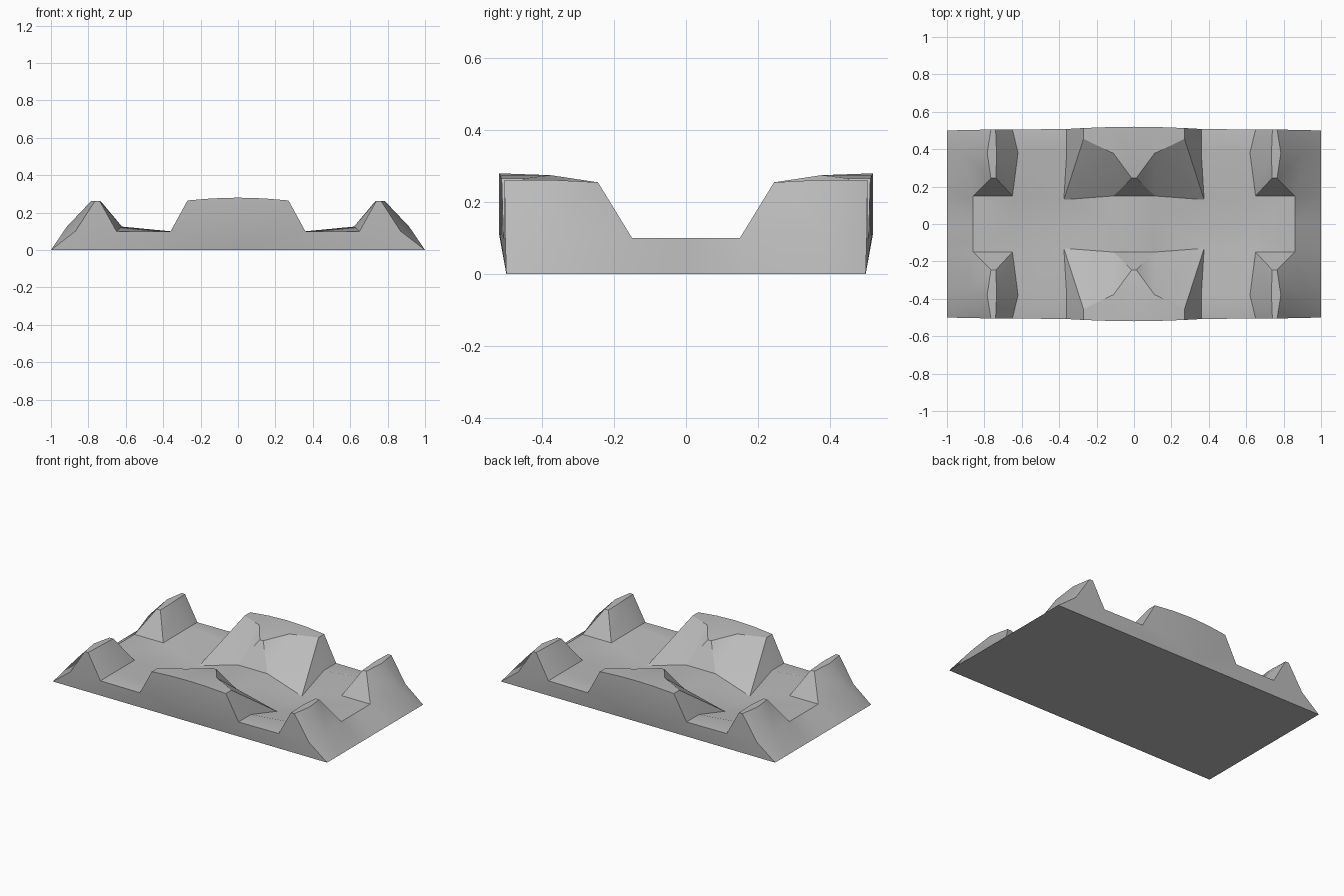
import bpy
import bmesh

cube = bpy.data.objects.get("Cube")
if cube:
    bpy.data.objects.remove(cube)

stone = bpy.data.materials.new("grey_stone")
stone.use_nodes = True
grey = (0.5, 0.5, 0.5, 1)
stone.diffuse_color = grey
stone.node_tree.nodes["Principled BSDF"].inputs["Base Color"].default_value = grey

# Named points of one quarter of the ground
points = {
    # crossing and low road
    "centre": (0, 0, .1), "heel": (0, .15, .1),
    "toe_axis": (.11, 0, .1), "toe": (.11, .15, .1),
    "dip_axis": (.375, 0, .03), "dip": (.375, .13, .03),
    "inner_axis": (.65, 0, .1), "inner": (.65, .15, .1),
    "rim_axis": (.86, 0, .1), "rim": (.86, .15, .1),
    # side valley
    "foot_mid": (.36, .38, .1), "foot_edge": (.36, .508, .1),
    "inner_mid": (.62, .38, .125), "inner_edge": (.65, .505, .1),
    # end ridge
    "tip_in": (.738, .245, .255), "tip_out": (.765, .245, .255),
    "crest_in": (.735, .38, .262), "crest_out": (.785, .38, .262),
    "cap_in": (.74, .505, .262), "cap_out": (.765, .505, .262),
    "rim_mid": (.915, .38, .125), "rim_edge": (.87, .503, .1),
    # middle hill
    "peak_axis": (0, .245, .255), "peak": (.012, .245, .255),
    "crown": (0, .38, .275), "brow": (.11, .378, .275),
    "shoulder": (.27, .455, .265), "hill_corner": (.27, .513, .265),
    "hill_half": (.135, .518, .276), "hill_edge": (0, .52, .28),
    "belly": (0, .52, .11), "belly_half": (.135, .518, .11),
    "belly_corner": (.27, .513, .11),
    # base outline
    "base_centre": (0, 0, 0), "base_side": (0, .5, 0),
    "base_corner": (1, .5, 0), "end_axis": (1, 0, 0),
    "end_low": (1, .15, 0), "end_mid": (1, .38, 0),
}

road = [
    "centre toe_axis toe heel",
    "toe_axis dip_axis dip toe",
    "dip_axis inner_axis inner dip",
    "inner_axis rim_axis rim inner",
    "rim_axis end_axis end_low rim",
]
side_valley = [
    "dip inner inner_mid foot_mid",
    "foot_mid inner_mid inner_edge foot_edge",
]
end_ridge = [
    "rim inner tip_in tip_out",
    "inner inner_mid crest_in tip_in",
    "inner_mid inner_edge cap_in crest_in",
    "tip_in crest_in crest_out tip_out",
    "crest_in cap_in cap_out crest_out",
    "tip_out crest_out rim_mid rim",
    "crest_out cap_out rim_edge rim_mid",
    "rim rim_mid end_mid end_low",
    "rim_mid rim_edge base_corner end_mid",
]
middle_hill = [
    "heel toe peak peak_axis",
    "toe brow peak",
    "toe dip brow",
    "dip shoulder brow",
    "dip foot_mid shoulder",
    "foot_mid foot_edge hill_corner shoulder",
    "peak_axis peak brow crown",
    "brow shoulder hill_corner hill_half",
    "crown brow hill_half hill_edge",
]
side_wall = [
    "hill_edge hill_half belly_half belly",
    "hill_half hill_corner belly_corner belly_half",
    "hill_corner foot_edge belly_corner",
    "inner_edge cap_in cap_out rim_edge",
    "base_side belly belly_half belly_corner",
    "base_side belly_corner foot_edge",
    "base_side foot_edge inner_edge",
    "base_side inner_edge rim_edge base_corner",
]
underside = ["base_centre end_axis end_low end_mid base_corner base_side"]

# Mirror the quarter across both axes and weld the seams
bm = bmesh.new()
for sx in (1, -1):
    for sy in (1, -1):
        verts = {n: bm.verts.new((x * sx, y * sy, z)) for n, (x, y, z) in points.items()}
        for corners in road + side_valley + end_ridge + middle_hill + side_wall + underside:
            bm.faces.new([verts[n] for n in corners.split()])
bmesh.ops.remove_doubles(bm, verts=bm.verts, dist=0.0005)
bmesh.ops.recalc_face_normals(bm, faces=bm.faces)

mesh = bpy.data.meshes.new("rocky_ground")
bm.to_mesh(mesh)
bm.free()
mesh.materials.append(stone)
ground = bpy.data.objects.new("rocky_ground", mesh)
bpy.context.collection.objects.link(ground)

# Soft slopes with crisp ridges
bpy.ops.object.select_all(action="DESELECT")
ground.select_set(True)
bpy.context.view_layer.objects.active = ground
bpy.ops.object.shade_smooth_by_angle(angle=0.52)
